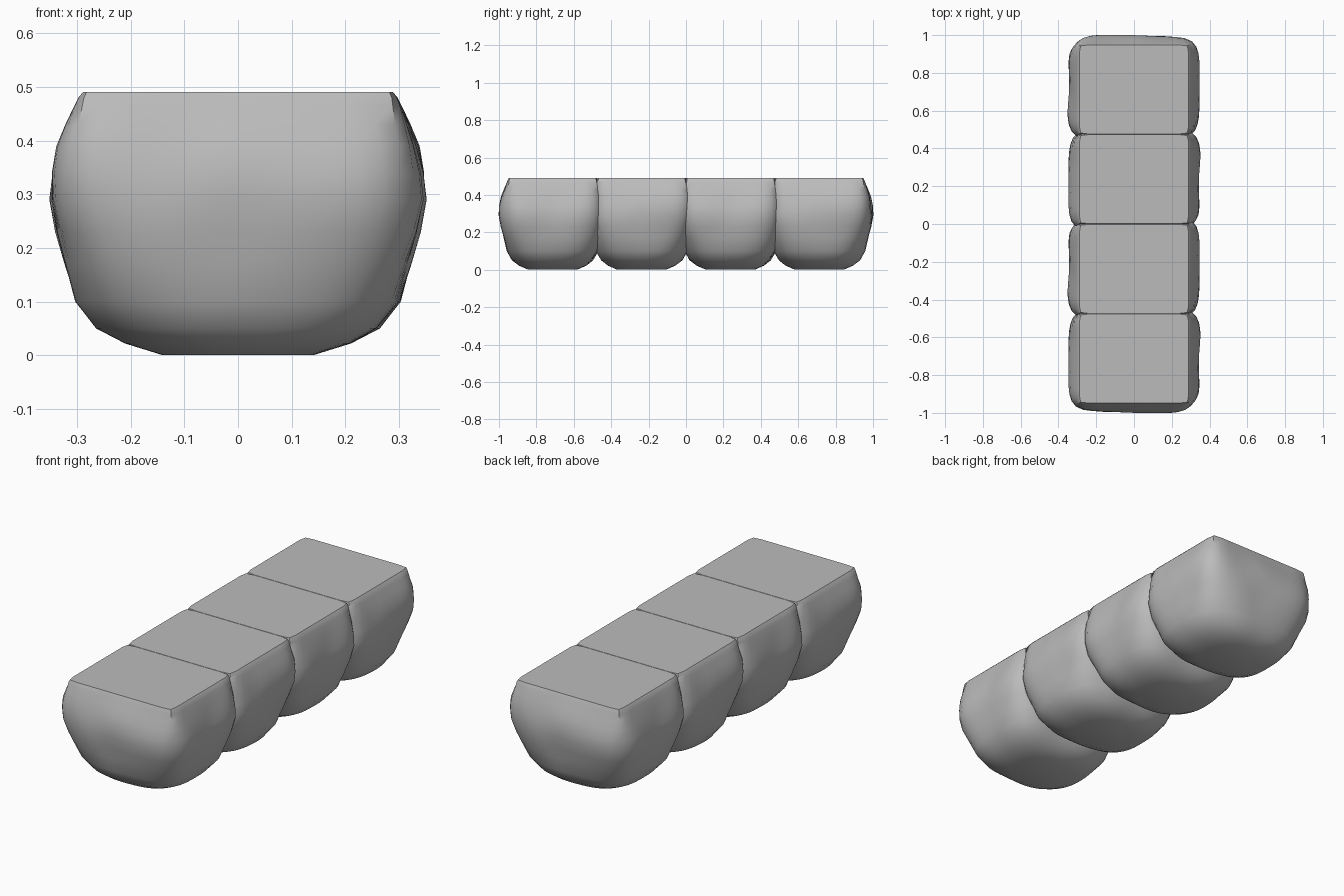
import bpy, bmesh, math
from mathutils import Vector, noise

cube = bpy.data.objects.get("Cube")
if cube:
    bpy.data.objects.remove(cube)

stone = bpy.data.materials.new("grey stone")
stone.use_nodes = True
grey = (0.5, 0.5, 0.5, 1)
stone.diffuse_color = grey
stone.node_tree.nodes["Principled BSDF"].inputs["Base Color"].default_value = grey

PITCH = 0.475
SEGMENTS = 64
TOP = 0.49
# Stone profile: height, half width, half length, corner squareness
PROFILE = [(0.0, 0.14, 0.13, 2.2), (0.022, 0.21, 0.18, 2.6), (0.05, 0.26, 0.215, 3),
           (0.1, 0.3, 0.245, 3.5), (0.17, 0.32, 0.264, 4), (0.23, 0.335, 0.277, 4.5),
           (0.29, 0.345, 0.283, 5), (0.34, 0.342, 0.282, 5.5), (0.39, 0.332, 0.273, 7),
           (0.43, 0.318, 0.26, 9), (0.465, 0.304, 0.247, 14), (0.48, 0.297, 0.241, 20),
           (TOP, 0.289, 0.236, 30)]
# Chisel cuts: outward direction and distance from the stone's middle
CUTS = [((0.75, -0.66, -0.1), 0.375), ((0.1, -0.75, -0.66), 0.305),
        ((-0.6, -0.35, -0.72), 0.335), ((-0.7, 0.7, 0.1), 0.385),
        ((0.65, 0.3, -0.7), 0.345)]


def weather(p):
    """Chip and dent a point, leaving the top and base flat."""
    mid = Vector((0, 0, 0.25))
    fade = min(1, (TOP - p.z) / 0.12) * min(1, p.z / 0.06)
    q = p.copy()
    for direction, reach in CUTS:
        n = Vector(direction).normalized()
        over = (q - mid).dot(n) - reach
        if over > 0:
            q -= n * over * 0.7 * fade
    out = Vector((q.x, q.y, 0)).normalized()
    q += out * noise.noise(p * 5 + Vector((3, 1, 7))) * 0.014 * fade
    q.z = p.z + (q.z - p.z) * 0.4
    return q


def build_stone(name, y, turn):
    bm = bmesh.new()
    rings = []
    for z, a, b, power in PROFILE:
        ring = []
        for i in range(SEGMENTS):
            t = math.tau * i / SEGMENTS
            c, s = math.cos(t), math.sin(t)
            k = (abs(c) ** power + abs(s) ** power) ** (-1 / power)
            ring.append(bm.verts.new(weather(Vector((a * c * k, b * s * k, z)))))
        rings.append(ring)
    for low, high in zip(rings, rings[1:]):
        for i in range(SEGMENTS):
            j = (i + 1) % SEGMENTS
            bm.faces.new((low[i], low[j], high[j], high[i]))
    bm.faces.new(rings[-1])
    bm.faces.new(rings[0][::-1])
    mesh = bpy.data.meshes.new(name)
    bm.to_mesh(mesh)
    bm.free()
    mesh.materials.append(stone)
    obj = bpy.data.objects.new(name, mesh)
    bpy.context.collection.objects.link(obj)
    obj.location.y = y
    obj.rotation_euler.z = turn
    bpy.ops.object.select_all(action="DESELECT")
    obj.select_set(True)
    bpy.context.view_layer.objects.active = obj
    bpy.ops.object.shade_smooth_by_angle(angle=math.radians(40))


# Row of four stones, every second one turned round
for n, label in enumerate(("front", "front_middle", "back_middle", "back")):
    build_stone(label + "_stone", (n - 1.5) * PITCH, math.pi * (n % 2))
